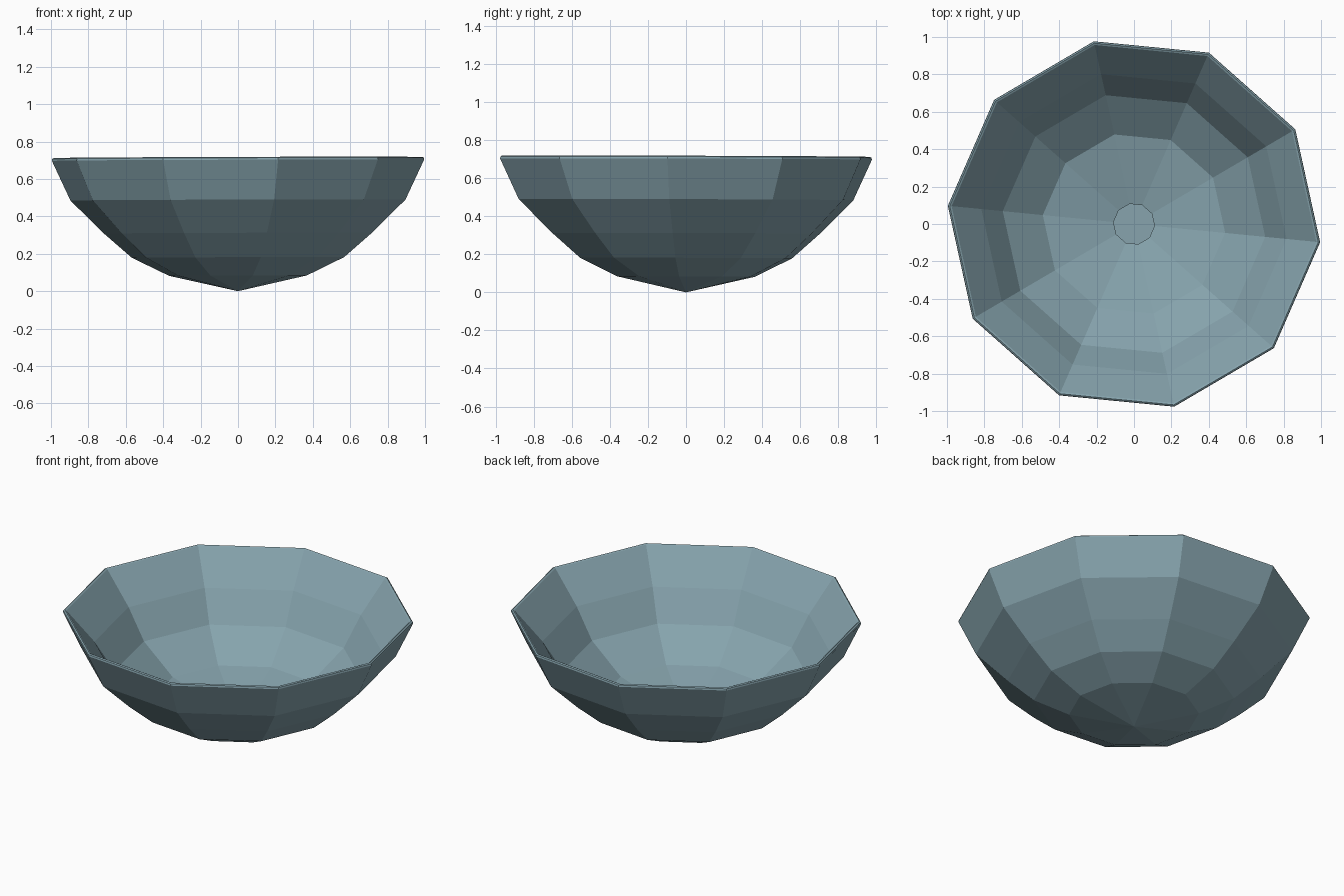
import bpy
import bmesh
from math import cos, sin, radians, tau

if "Cube" in bpy.data.objects:
    bpy.data.objects.remove(bpy.data.objects["Cube"], do_unlink=True)

SIDES = 10
TURN = radians(-5.6)

# Profiles as (radius, height): outside from the tip to the rim, then back down inside
OUTER = [(0.37, 0.083), (0.57, 0.18), (0.72, 0.31), (0.9, 0.487), (1.0, 0.70)]
LIP = [(0.998, 0.71), (0.99, 0.715), (0.98, 0.71)]
INNER = [(0.82, 0.52), (0.705, 0.34), (0.49, 0.18), (0.11, 0.09), (0.11, 0.05)]

# Blue-grey glaze
glaze = bpy.data.materials.new("blue_grey")
glaze.use_nodes = True
colour = (0.24, 0.37, 0.42, 1)
glaze.diffuse_color = colour
glaze.node_tree.nodes["Principled BSDF"].inputs["Base Color"].default_value = colour


def ring(bm, radius, height):
    """One ten-sided ring, very slightly tilted."""
    verts = []
    for i in range(SIDES):
        a = TURN + tau * i / SIDES
        x, y = radius * cos(a), radius * sin(a)
        verts.append(bm.verts.new((x, y, height + 0.003 * (x - y))))
    return verts


# Bowl: faceted shell with a pointed base and a small sunken disc inside
bm = bmesh.new()
rings = [ring(bm, r, z) for r, z in OUTER + LIP + INNER]
tip = bm.verts.new((0, 0, 0))
for i in range(SIDES):
    j = (i + 1) % SIDES
    bm.faces.new((tip, rings[0][j], rings[0][i]))
    for low, high in zip(rings, rings[1:]):
        bm.faces.new((low[i], low[j], high[j], high[i]))
bm.faces.new(rings[-1])
bmesh.ops.recalc_face_normals(bm, faces=bm.faces)

mesh = bpy.data.meshes.new("bowl")
bm.to_mesh(mesh)
bm.free()
mesh.materials.append(glaze)
bowl = bpy.data.objects.new("bowl", mesh)
bpy.context.collection.objects.link(bowl)
